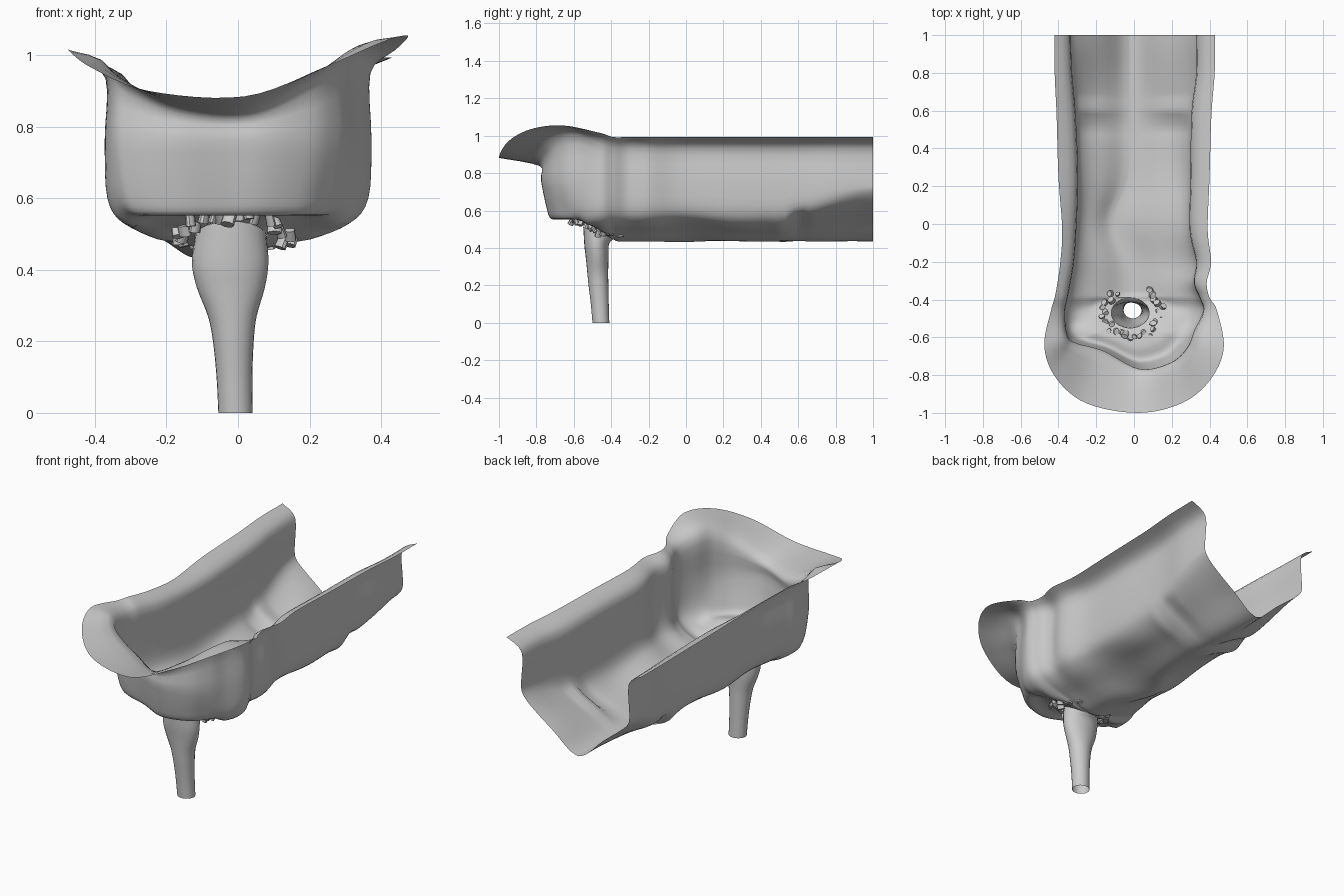
import bpy, bmesh, math, random
from mathutils import Vector, Matrix

cube = bpy.data.objects.get("Cube")
if cube:
    bpy.data.objects.remove(cube, do_unlink=True)

grey = bpy.data.materials.new("plain grey")
grey.use_nodes = True
grey.diffuse_color = (0.6, 0.6, 0.6, 1)
grey.node_tree.nodes["Principled BSDF"].inputs["Base Color"].default_value = (0.6, 0.6, 0.6, 1)

HOLE = Vector((-0.02, -0.47))
RX, RY = 0.1, 0.08


def add_object(name, bm, angle):
    bmesh.ops.recalc_face_normals(bm, faces=bm.faces)
    mesh = bpy.data.meshes.new(name)
    bm.to_mesh(mesh)
    bm.free()
    obj = bpy.data.objects.new(name, mesh)
    bpy.context.collection.objects.link(obj)
    mesh.materials.append(grey)
    bpy.ops.object.select_all(action='DESELECT')
    obj.select_set(True)
    bpy.context.view_layer.objects.active = obj
    bpy.ops.object.shade_smooth_by_angle(angle=math.radians(angle))


def skin(bm, rows, closed=False):
    """Quad sheet through equally long rows of points."""
    grid = [[bm.verts.new(p) for p in row] for row in rows]
    for a, b in zip(grid, grid[1:]):
        n = len(a)
        for i in range(n if closed else n - 1):
            j = (i + 1) % n
            bm.faces.new((a[i], a[j], b[j], b[i]))


def spline(points, steps):
    """Catmull-Rom curve through vectors of any length."""
    pts = [points[0]] + list(points) + [points[-1]]
    out = []
    for a, b, c, d in zip(pts, pts[1:], pts[2:], pts[3:]):
        for k in range(steps):
            t = k / steps
            out.append(b + (c - a) * (t / 2) + (2 * a - 5 * b + 4 * c - d) * (t * t / 2)
                       + (3 * b - a - 3 * c + d) * (t ** 3 / 2))
    out.append(points[-1])
    return out


def floor_z(y):
    return min(0.55, 0.435 + max(0, -0.37 - y) * 0.56)


def ramp(v, start, end):
    t = min(1, max(0, (v - start) / (end - start)))
    return t * t * (3 - 2 * t)


def bump(v, centre, width):
    return math.exp(-((v - centre) / width) ** 2)


def wrinkle(x, y):
    """Soft folds pressed into the trough floor."""
    pleat = 0.03 * bump(y, 0.6, 0.04) - 0.02 * bump(y, 0.52, 0.04)
    ripple = 0.008 * math.sin(9 * y + 8 * x)
    return ramp(y, -0.35, 0) * min(1, abs(x) * 5) * (pleat + ripple)


# Side stations: y, right rim, right neck, left rim, left neck
sides = [(1.0, -.42, -.34, .43, .335), (.8, -.42, -.333, .427, .335), (.58, -.41, -.315, .41, .31),
         (.25, -.40, -.302, .40, .305), (-.03, -.38, -.31, .39, .30),
         (-.2, -.39, -.322, .408, .333), (-.31, -.405, -.34, .385, .32),
         (-.39, -.42, -.355, .40, .35)]
# Front stations: rim x, y, z, then neck x, y
front = [(-.44, -.46, .993, -.37, -.47), (-.475, -.65, 1.015, -.36, -.60),
         (-.41, -.82, .965, -.31, -.645), (-.25, -.95, .9, -.17, -.69),
         (.02, -1.0, .885, .03, -.785), (.25, -.95, .97, .2, -.75),
         (.40, -.83, 1.035, .29, -.67), (.475, -.66, 1.055, .33, -.57),
         (.44, -.46, 1.015, .37, -.46)]

# Each station: rim xyz, neck xy, and a capsule centre y + angle for the floor end
stations, ends = [], []
for y, rim, neck, _, _ in sides:
    stations.append((rim, y, .993 - 0.6 * (rim + .42), neck, y))
    ends.append((y - RY, math.pi / 2))
ends[-1] = (HOLE.y, math.pi / 2)
for i, row in enumerate(front):
    stations.append(row)
    ends.append((HOLE.y, math.pi * (1 + i / (len(front) - 1))))
for y, _, _, rim, neck in reversed(sides):
    stations.append((rim, y, .993, neck, y))
    ends.append((y - RY, math.pi * 2.5))
ends[-len(sides)] = (HOLE.y, math.pi * 2.5)

# Trough with flared lip: V-shaped at the open back, steep bowl wall at the front
STEPS = 6
shape = spline([Vector(s) for s in stations], STEPS)
rows = []
for k, (rx, ry, rz, nx, ny) in enumerate(shape):
    i = min(k // STEPS, len(ends) - 2)
    t = k / STEPS - i
    cy, ang = [a + (b - a) * t for a, b in zip(ends[i], ends[i + 1])]
    end = Vector((HOLE.x + RX * math.cos(ang), cy + RY * math.sin(ang)))
    end.x -= 0.09 * bump(end.y, 0.02, 0.16)     # meandering valley line
    neck = Vector((nx, ny))
    back = ramp(ny, 0.5, 1.0)
    bowl = ramp(-ny, 0.5, 0.7)

    def at(f, z):
        p = neck.lerp(end, f)
        return Vector((p.x, p.y, z))

    shoulder_y, mid_y, low_y = [at(f, 0).y for f in (0.2, 0.55, 0.83)]
    profile = [Vector((rx, ry, rz)), at(0, rz - 0.06 + 0.015 * bowl), at(0.06 * bowl - 0.01, 0.76),
               at(0.02 + 0.15 * bowl, 0.6 + 0.1 * back + 0.02 * bowl),
               at(0.2 + 0.08 * bowl, max(0.53, floor_z(shoulder_y) + 0.005) + 0.11 * back),
               at(0.55, max(0.485, floor_z(mid_y) + 0.01) + 0.06 * back),
               at(0.83, floor_z(low_y) + 0.01 * (1 - bowl) + 0.015 * back),
               at(1, floor_z(end.y))]
    row = spline(profile, 4)
    for j, p in enumerate(row):
        p.z += wrinkle(p.x, p.y) * min(1, max(0, (j - 9) / 6))
    rows.append(row)
bm = bmesh.new()
skin(bm, rows)
bmesh.ops.remove_doubles(bm, verts=bm.verts, dist=0.002)
add_object("trough", bm, 60)

# Drain pipe: z, centre x, centre y, radius x, radius y
bm = bmesh.new()
pipe = [(None, HOLE.x, HOLE.y, RX, RY), (.42, -.022, -.478, .107, .066),
        (.35, -.02, -.475, .095, .061), (.27, -.016, -.472, .068, .056),
        (.2, -.013, -.468, .057, .053), (.1, -.01, -.461, .05, .048),
        (0, -.007, -.455, .048, .045)]
rings = []
for a in range(24):
    c, s = math.cos(a * math.tau / 24), math.sin(a * math.tau / 24)
    path = []
    for z, cx, cy, rx, ry in pipe:
        y = cy + ry * s
        path.append(Vector((cx + rx * c, y, floor_z(y) if z is None else z)))
    rings.append(spline(path, 4))
skin(bm, list(zip(*rings)), closed=True)
add_object("drain_pipe", bm, 60)

# Pebbles scattered round the drain
random.seed(4)
bm = bmesh.new()
COUNT = 28
for i in range(COUNT):
    ang = math.radians(125 + 290 * i / (COUNT - 1))
    r = random.uniform(1.25, 1.65)
    x, y = HOLE.x + 0.01 + RX * r * math.cos(ang), HOLE.y + RX * r * math.sin(ang) * 0.9
    turn = Matrix.Rotation(random.uniform(0, 6), 4, 'Z') @ Matrix.Rotation(random.uniform(-.6, .6), 4, 'X')
    place = Matrix.Translation((x, y, max(0.485, floor_z(y)) + random.uniform(-0.012, 0.008)))
    size = random.uniform(0.014, 0.021)
    bmesh.ops.create_cone(bm, cap_ends=True, segments=10, radius1=size, radius2=size * 0.9,
                          depth=random.uniform(0.03, 0.045),
                          matrix=place @ turn @ Matrix.Diagonal((1, 0.75, 1, 1)))
add_object("pebbles", bm, 40)
